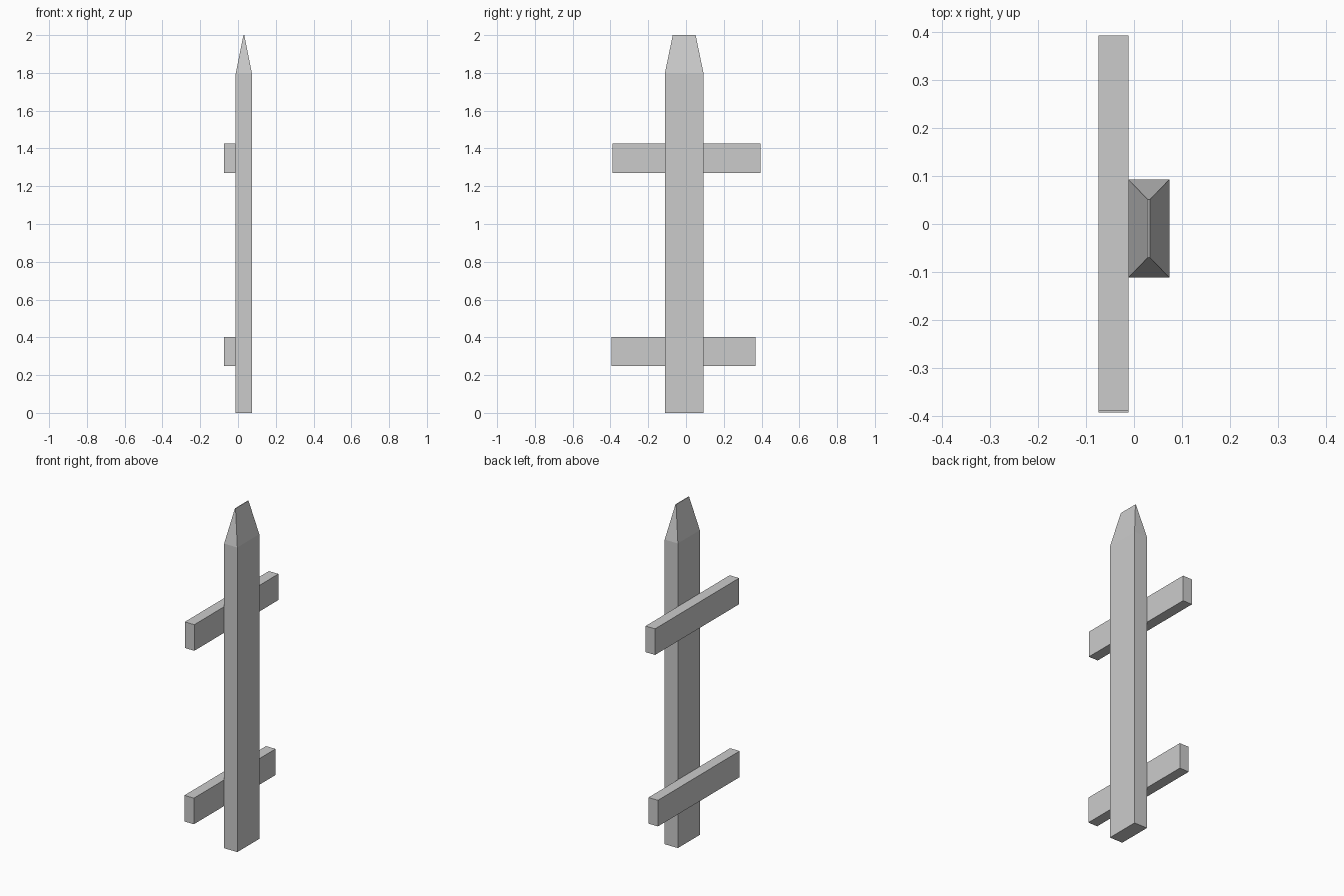
import bpy
import bmesh

if "Cube" in bpy.data.objects:
    bpy.data.objects.remove(bpy.data.objects["Cube"])


def finish(name, bm):
    bmesh.ops.recalc_face_normals(bm, faces=bm.faces)
    mesh = bpy.data.meshes.new(name)
    bm.to_mesh(mesh)
    bm.free()
    obj = bpy.data.objects.new(name, mesh)
    bpy.context.collection.objects.link(obj)
    return obj


def loft(name, sections):
    """Stack rectangles (x0, x1, y0, y1, z), bridge them and cap both ends."""
    bm = bmesh.new()
    rings = [[bm.verts.new((x, y, z)) for x, y in
              ((x0, y0), (x1, y0), (x1, y1), (x0, y1))]
             for x0, x1, y0, y1, z in sections]
    for low, high in zip(rings, rings[1:]):
        for i in range(4):
            j = (i + 1) % 4
            bm.faces.new((low[i], low[j], high[j], high[i]))
    bm.faces.new(rings[0][::-1])
    bm.faces.new(rings[-1])
    return finish(name, bm)


# Upright picket with a tapered, narrow-ridged tip
loft("picket", [
    (-0.012, 0.074, -0.112, 0.093, 0.0),
    (-0.012, 0.074, -0.112, 0.093, 1.797),
    (0.029, 0.033, -0.070, 0.051, 2.0),
])

# Horizontal rails behind the picket
for name, y0, y1, z0, z1 in (
    ("upper_rail", -0.390, 0.394, 1.271, 1.425),
    ("lower_rail", -0.394, 0.367, 0.249, 0.403),
):
    loft(name, [(-0.074, -0.012, y0, y1, z) for z in (z0, z1)])
